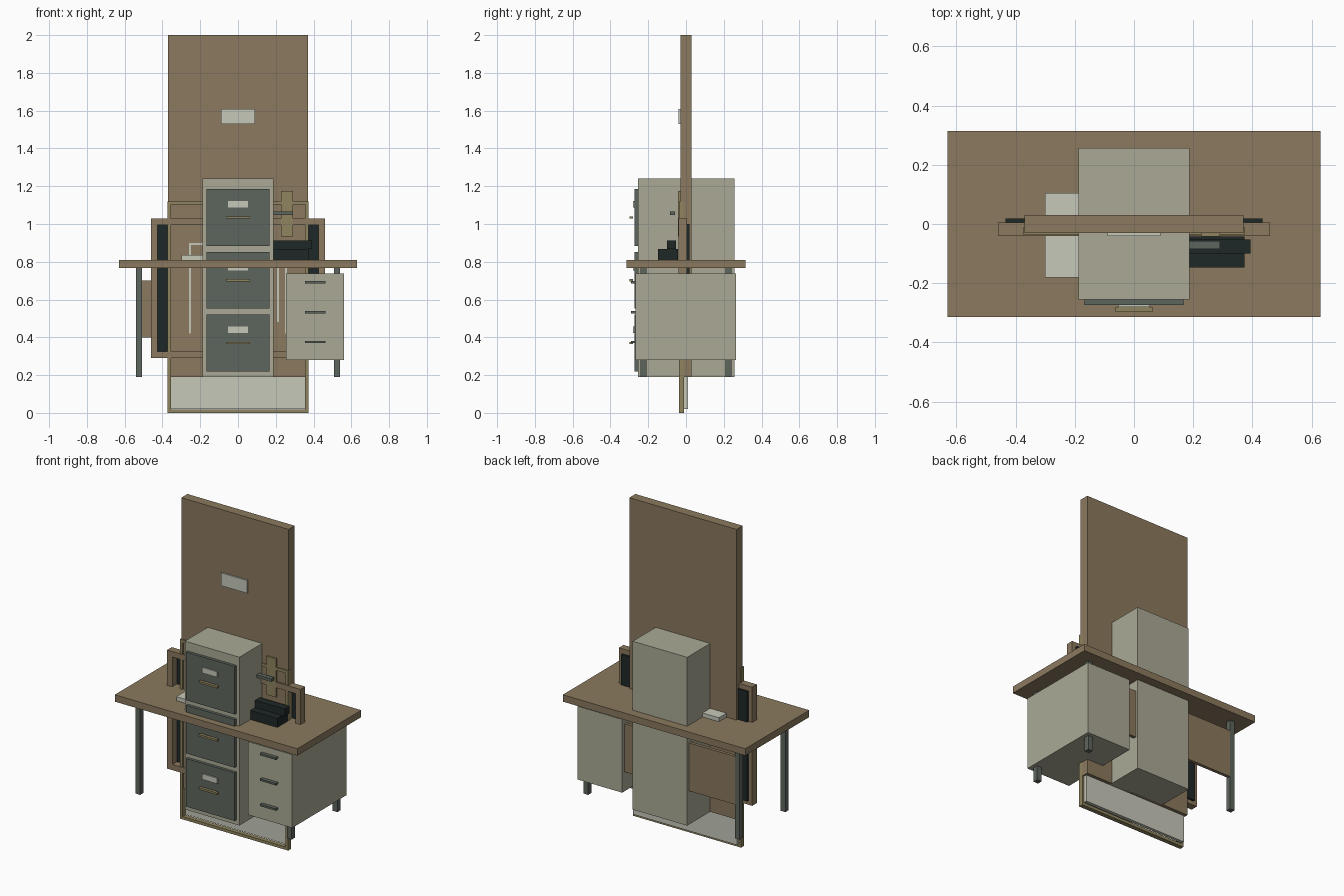
import bpy, bmesh


def mat(name, r, g, b):
    m = bpy.data.materials.new(name)
    m.diffuse_color = tuple((c / 255) ** 2.2 for c in (r, g, b)) + (1,)
    return m


WOOD = mat("wood", 138, 121, 95)
BEIGE = mat("beige_paint", 169, 168, 149)
STEEL = mat("steel", 94, 102, 95)
DARK = mat("dark", 36, 44, 43)
BRASS = mat("brass", 142, 131, 95)
PAPER = mat("paper", 198, 199, 184)


def boxes(name, material, *bounds):
    """One object from boxes given as (x0, x1, y0, y1, z0, z1)."""
    bm = bmesh.new()
    for x0, x1, y0, y1, z0, z1 in bounds:
        for v in bmesh.ops.create_cube(bm, size=1)["verts"]:
            v.co = (x1 if v.co.x > 0 else x0,
                    y1 if v.co.y > 0 else y0,
                    z1 if v.co.z > 0 else z0)
    me = bpy.data.meshes.new(name)
    bm.to_mesh(me)
    bm.free()
    me.materials.append(material)
    ob = bpy.data.objects.new(name, me)
    bpy.context.collection.objects.link(ob)
    return ob


def frame(name, material, hx, y0, y1, z0, z1, w):
    """Rectangular frame of four bars, centred on x = 0."""
    return boxes(name, material,
                 (-hx, -hx + w, y0, y1, z0, z1), (hx - w, hx, y0, y1, z0, z1),
                 (-hx + w, hx - w, y0, y1, z0, z0 + w),
                 (-hx + w, hx - w, y0, y1, z1 - w, z1))


# Door with name plate and lever handle
boxes("door", WOOD, (-0.37, 0.37, -0.03, 0.03, 0.19, 2.0))
boxes("door_plate", PAPER, (-0.09, 0.09, -0.04, -0.03, 1.53, 1.61))
boxes("door_handle_plate", BRASS, (0.227, 0.29, -0.042, -0.03, 0.935, 1.175))
boxes("door_lever", STEEL, (0.165, 0.29, -0.085, -0.057, 1.048, 1.066))

# Framed notice board with thin line markings
boxes("notice_sheet", PAPER, (-0.36, 0.36, -0.01, 0.01, 0.02, 1.10))
frame("notice_frame", BRASS, 0.373, -0.038, -0.01, 0.0, 1.12, 0.018)
boxes("notice_lines", PAPER,
      (-0.26, -0.25, -0.035, -0.028, 0.42, 0.90),
      (-0.25, 0.25, -0.035, -0.028, 0.89, 0.90),
      (0.25, 0.26, -0.035, -0.028, 0.42, 0.90),
      (0.207, 0.217, -0.035, -0.028, 0.48, 0.80))

# Window
frame("window_frame", WOOD, 0.46, -0.041, 0.005, 0.29, 1.03, 0.035)
boxes("window_pane", DARK, (-0.435, 0.435, 0.005, 0.018, 0.315, 1.0))

# Filing cabinet with three drawers
boxes("filing_cabinet", BEIGE, (-0.188, 0.188, -0.255, 0.257, 0.19, 1.24))
for i in range(3):
    c = 0.37 + 0.332 * i
    boxes(f"file_drawer_{i}", STEEL, (-0.168, 0.168, -0.273, -0.255, c - 0.15, c + 0.15))
    boxes(f"file_label_{i}", PAPER, (-0.052, 0.052, -0.28, -0.273, c + 0.053, c + 0.088))
    boxes(f"file_handle_{i}", BRASS, (-0.063, 0.063, -0.298, -0.28, c - 0.006, c + 0.006))

# Desk
boxes("desk_top", WOOD, (-0.63, 0.63, -0.315, 0.315, 0.767, 0.81))
boxes("desk_legs", STEEL, *[(x - 0.016, x + 0.016, y - 0.016, y + 0.016, 0.19, 0.767)
                            for x in (-0.523, 0.523) for y in (-0.225, 0.225)])
boxes("modesty_panel", WOOD, (-0.51, 0.51, 0.22, 0.24, 0.40, 0.70))
boxes("desk_pedestal", BEIGE, (0.255, 0.562, -0.268, 0.265, 0.28, 0.737))
boxes("pedestal_pulls", STEEL, *[(0.355, 0.463, -0.29, -0.268, z - 0.006, z + 0.006)
                                 for z in (0.375, 0.533, 0.692)])

# Items on the desk
boxes("paper_stack", PAPER, (-0.30, -0.10, -0.18, 0.105, 0.81, 0.835))
boxes("telephone_base", DARK, (0.185, 0.374, -0.147, -0.042, 0.81, 0.867))
boxes("telephone_handset", DARK, (0.17, 0.393, -0.1, -0.052, 0.867, 0.912))
